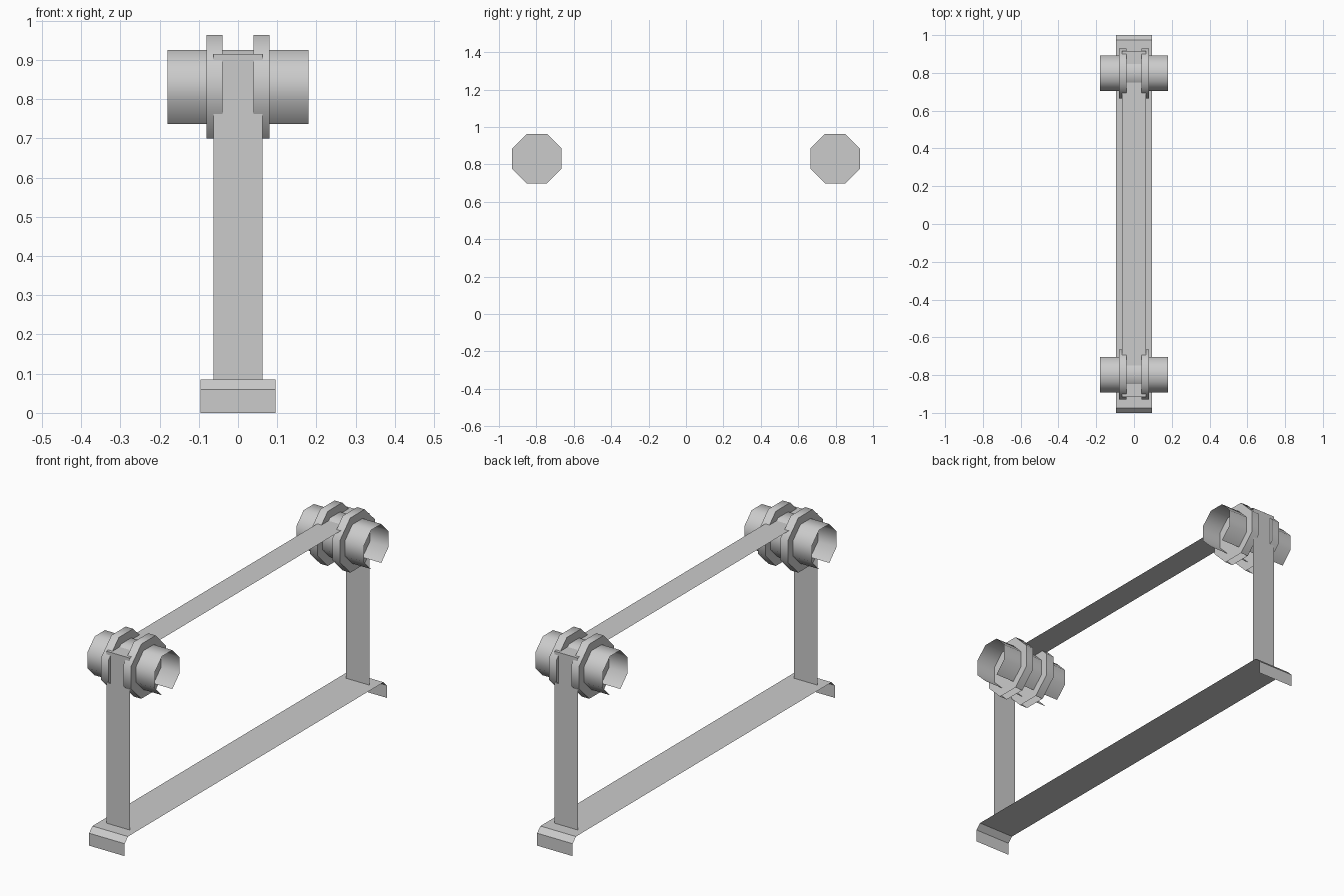
import bpy, bmesh, math

if "Cube" in bpy.data.objects:
    bpy.data.objects.remove(bpy.data.objects["Cube"])

grey = bpy.data.materials.new("light_grey")
grey.diffuse_color = (0.6, 0.6, 0.6, 1)
grey.use_nodes = True
grey.node_tree.nodes["Principled BSDF"].inputs["Base Color"].default_value = grey.diffuse_color


def finish(name, bm, smooth=False):
    mesh = bpy.data.meshes.new(name)
    bm.to_mesh(mesh)
    bm.free()
    mesh.materials.append(grey)
    obj = bpy.data.objects.new(name, mesh)
    bpy.context.collection.objects.link(obj)
    if smooth:
        bpy.ops.object.select_all(action='DESELECT')
        obj.select_set(True)
        bpy.context.view_layer.objects.active = obj
        bpy.ops.object.shade_smooth_by_angle(angle=math.radians(50))
    return obj


def extrude_profile(name, points, x0, x1, caps=False, smooth=False):
    """Sweep an open (y, z) profile along x, optionally with full end caps."""
    bm = bmesh.new()
    a = [bm.verts.new((x0, y, z)) for y, z in points]
    b = [bm.verts.new((x1, y, z)) for y, z in points]
    for i in range(len(points) - 1):
        bm.faces.new((a[i], b[i], b[i + 1], a[i + 1]))
    if caps:
        bm.faces.new(a)
        bm.faces.new(b[::-1])
    return finish(name, bm, smooth)


def octagon(cy, cz, apothem):
    """Eight points with flat sides, starting and ending at the open bottom."""
    r = apothem / math.cos(math.pi / 8)
    angles = [math.radians(-67.5 + 45 * i) for i in range(8)]
    return [(cy + r * math.cos(t), cz + r * math.sin(t)) for t in angles]


# Base sheet with bent-down lips at both ends
extrude_profile("base", [(-1, 0), (-1, .06), (-.975, .085),
                         (.975, .085), (1, .06), (1, 0)], -.095, .095)

# Two uprights and the top strip joining them
extrude_profile("frame_band", [(-.915, .085), (-.915, .915),
                               (.915, .915), (.915, .085)], -.063, .063)

# Rollers: open tube and two capped flanges at each end of the top strip
for side, cy in (("front", -.797), ("back", .797)):
    extrude_profile(side + "_tube", octagon(cy, .831, .094), -.18, .18, smooth=True)
    for label, x0 in (("left", -.08), ("right", .04)):
        extrude_profile(f"{side}_{label}_flange", octagon(cy, .831, .132),
                        x0, x0 + .04, caps=True, smooth=True)
